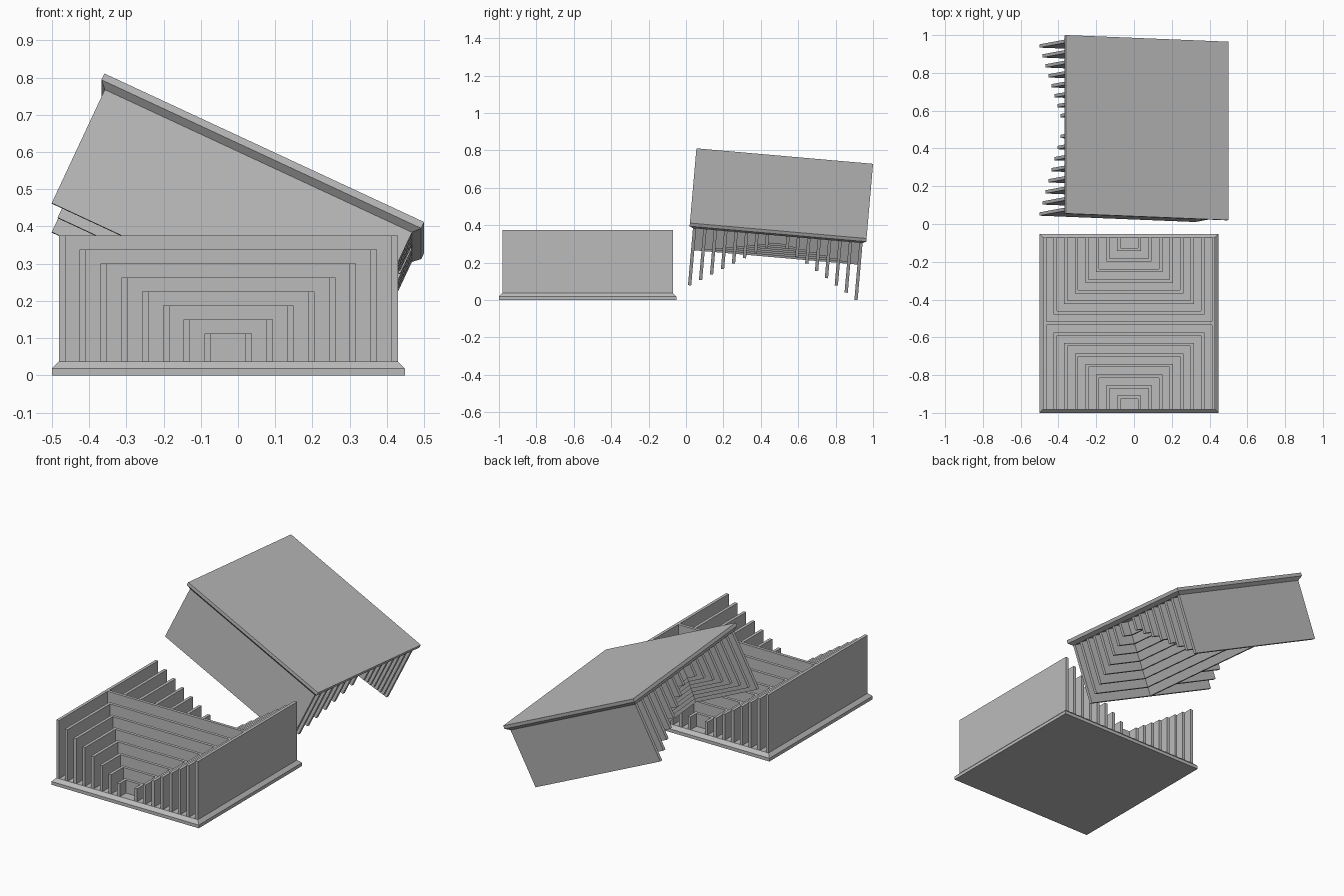
import bpy, bmesh, math
from mathutils import Matrix

if "Cube" in bpy.data.objects:
    bpy.data.objects.remove(bpy.data.objects["Cube"])

HALF = 0.474          # half width of each plate
UNIT = 0.0375         # plate thickness and height step between fins
INSET = UNIT / 2      # chamfer on the plate edge
STEP = 0.0559         # spacing of the nested fins
T = 0.0174            # fin thickness
LEVELS = 8
EDGE = HALF - INSET   # outer limit of the fins

grey = bpy.data.materials.new("light_grey")
grey.diffuse_color = (0.5, 0.5, 0.5, 1)
grey.use_nodes = True
grey.node_tree.nodes["Principled BSDF"].inputs["Base Color"].default_value = grey.diffuse_color


def make_object(name, bm, matrix):
    bmesh.ops.recalc_face_normals(bm, faces=bm.faces)
    mesh = bpy.data.meshes.new(name)
    bm.to_mesh(mesh)
    bm.free()
    mesh.transform(matrix)
    mesh.materials.append(grey)
    obj = bpy.data.objects.new(name, mesh)
    bpy.context.collection.objects.link(obj)
    return obj


def prism(name, outline, z0, z1, matrix):
    bm = bmesh.new()
    face = bm.faces.new([bm.verts.new((x, y, z0)) for x, y in outline])
    ext = bmesh.ops.extrude_face_region(bm, geom=[face])
    top = [v for v in ext["geom"] if isinstance(v, bmesh.types.BMVert)]
    bmesh.ops.translate(bm, verts=top, vec=(0, 0, z1 - z0))
    return make_object(name, bm, matrix)


def plate(name, matrix):
    # square slab whose inner half tapers in
    bm = bmesh.new()
    rings = []
    for h, z in ((HALF, 0), (HALF, UNIT / 2), (EDGE, UNIT)):
        rings.append([bm.verts.new((sx * h, sy * h, z))
                      for sx, sy in ((-1, -1), (1, -1), (1, 1), (-1, 1))])
    for a, b in zip(rings, rings[1:]):
        for i in range(4):
            j = (i + 1) % 4
            bm.faces.new((a[i], a[j], b[j], b[i]))
    bm.faces.new(rings[0])
    bm.faces.new(rings[-1])
    make_object(name, bm, matrix)


def tray(name, matrix):
    plate(name + "_plate", matrix)
    # outermost fin: H shape shared by both sides
    a, b, c = EDGE, EDGE - T, T / 2
    outline = [(-a, -a), (-b, -a), (-b, -c), (b, -c), (b, -a), (a, -a),
               (a, a), (b, a), (b, c), (-b, c), (-b, a), (-a, a)]
    prism(name + "_outer_fin", outline, UNIT, 10 * UNIT, matrix)
    # nested U fins opening to both ends, shrinking in steps
    for side, word in ((-1, "front"), (1, "back")):
        for i in range(1, LEVELS):
            w = EDGE - i * STEP
            near, far = i * STEP - T / 2, i * STEP + T / 2
            outline = [(-w, near), (w, near), (w, EDGE), (w - T, EDGE),
                       (w - T, far), (T - w, far), (T - w, EDGE), (-w, EDGE)]
            outline = [(x, side * y) for x, y in outline]
            prism(f"{name}_{word}_fin_{i}", outline, UNIT, (10 - i) * UNIT, matrix)


# lower half, flat on the ground
tray("base", Matrix.Translation((-0.026, -0.526, 0)))

# upper half: turned over, quarter-turned and tilted
tilt = Matrix.Rotation(math.radians(-5), 4, 'X') @ Matrix.Rotation(math.radians(25), 4, 'Y')
flip = Matrix.Rotation(math.pi, 4, 'X') @ Matrix.Rotation(math.pi / 2, 4, 'Z')
tray("lid", Matrix.Translation((0.0706, 0.5105, 0.570)) @ tilt @ flip)
